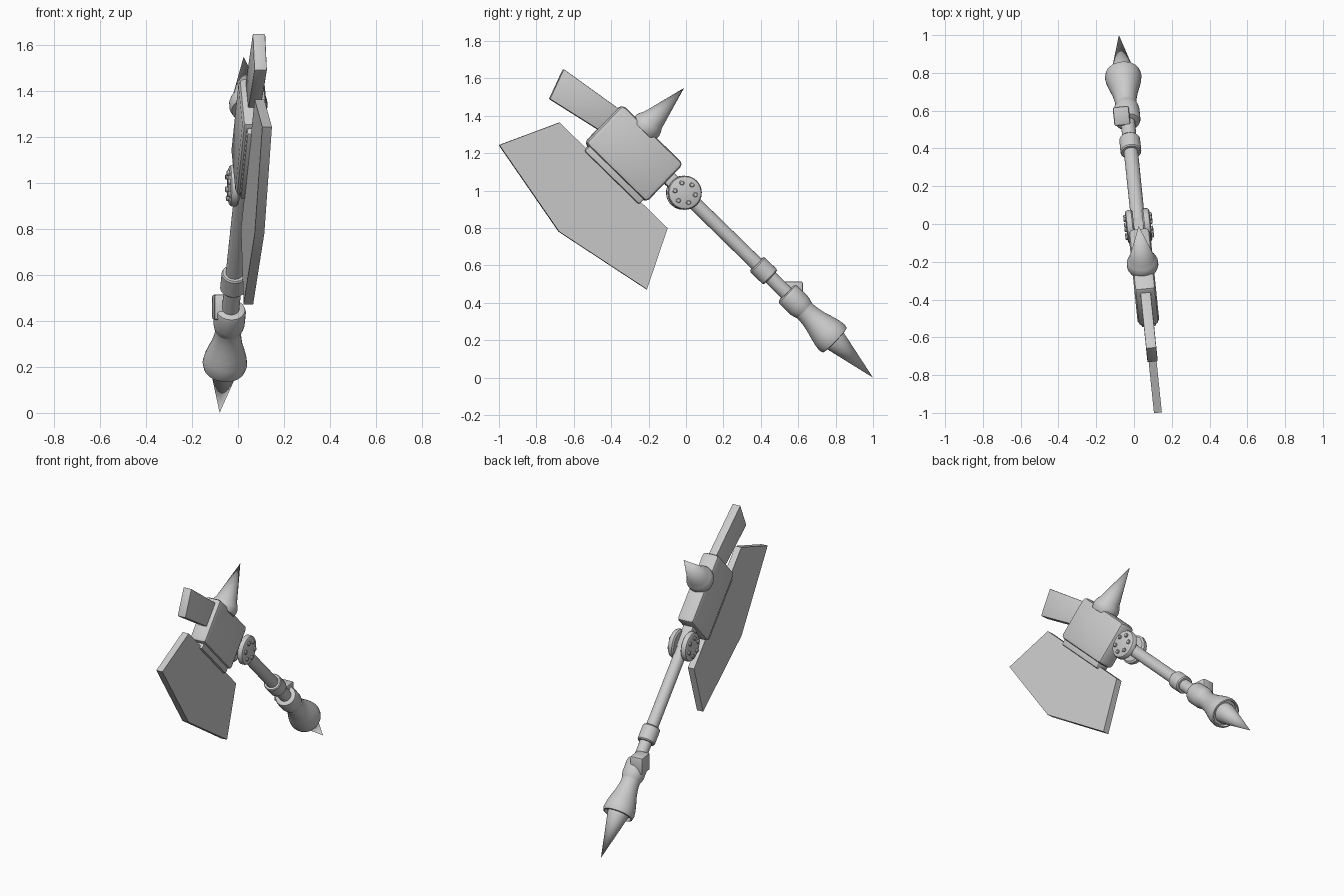
import bpy, bmesh, math
from mathutils import Matrix, Vector

old = bpy.data.objects.get("Cube")
if old:
    bpy.data.objects.remove(old, do_unlink=True)

metal = bpy.data.materials.new("grey metal")
metal.use_nodes = True
GREY = (0.6, 0.6, 0.6, 1)
metal.diffuse_color = GREY
metal.node_tree.nodes["Principled BSDF"].inputs["Base Color"].default_value = GREY

# Axe space: z runs up the handle from the tip, -y is the blade side
TILT = math.radians(45.8)
POSE = (Matrix.Translation((-0.08, 1.0, 0)) @ Matrix.Rotation(math.radians(5.9), 4, 'Z')
        @ Matrix.Rotation(TILT, 4, 'X'))


def finish(name, bm, local=Matrix(), bevel=0, segments=2):
    bmesh.ops.recalc_face_normals(bm, faces=bm.faces)
    if bevel:
        sharp = [e for e in bm.edges if e.calc_face_angle(0) > math.radians(35)]
        bmesh.ops.bevel(bm, geom=sharp, offset=bevel, segments=segments,
                        profile=0.5, affect='EDGES', clamp_overlap=True)
    bm.transform(POSE @ local)
    mesh = bpy.data.meshes.new(name)
    bm.to_mesh(mesh)
    bm.free()
    mesh.materials.append(metal)
    obj = bpy.data.objects.new(name, mesh)
    bpy.context.collection.objects.link(obj)
    bpy.ops.object.select_all(action='DESELECT')
    obj.select_set(True)
    bpy.context.view_layer.objects.active = obj
    bpy.ops.object.shade_smooth_by_angle(angle=math.radians(35))
    return obj


def plate(name, outline, thickness, bevel=0):
    """Extrude a (y, z) outline across x."""
    bm = bmesh.new()
    face = bm.faces.new([bm.verts.new((-thickness / 2, y, z)) for y, z in outline])
    ext = bmesh.ops.extrude_face_region(bm, geom=[face])
    moved = [v for v in ext["geom"] if isinstance(v, bmesh.types.BMVert)]
    bmesh.ops.translate(bm, verts=moved, vec=(thickness, 0, 0))
    return finish(name, bm, bevel=bevel)


def box(name, size, centre, bevel, turn=0):
    bm = bmesh.new()
    bmesh.ops.create_cube(bm, size=1, matrix=Matrix.Diagonal((*size, 1)))
    local = Matrix.Translation(centre) @ Matrix.Rotation(turn, 4, 'X')
    return finish(name, bm, local, bevel)


def lathe(name, profile, local=Matrix(), sides=32):
    """Spin an (r, z) profile about z."""
    bm = bmesh.new()
    verts = [bm.verts.new((r, 0, z)) for r, z in profile]
    edges = [bm.edges.new(pair) for pair in zip(verts, verts[1:])]
    bmesh.ops.spin(bm, geom=verts + edges, cent=(0, 0, 0), axis=(0, 0, 1),
                   angle=math.tau, steps=sides, use_merge=True)
    bmesh.ops.remove_doubles(bm, verts=bm.verts, dist=1e-5)
    return finish(name, bm, local)


# Handle, from the tip upwards
lathe("pommel_spike", [(0, 0), (0.06, 0.27), (0.064, 0.285), (0.064, 0.32), (0, 0.32)])
lathe("pommel", [(0, 0.305), (0.08, 0.305), (0.084, 0.285), (0.092, 0.287), (0.097, 0.31),
                 (0.092, 0.345), (0.08, 0.39), (0.068, 0.43), (0.06, 0.47), (0.057, 0.5),
                 (0.058, 0.53), (0, 0.53)])
lathe("grip_ring", [(0, 0.5), (0.052, 0.5), (0.057, 0.515), (0.064, 0.535), (0.068, 0.555),
                    (0.068, 0.63), (0.063, 0.645), (0.05, 0.65), (0, 0.65)])
lathe("handle_shaft", [(0, 0.5), (0.038, 0.5), (0.037, 1.42), (0, 1.42)])
lathe("handle_collar", [(0, 0.77), (0.05, 0.77), (0.055, 0.777), (0.055, 0.865),
                        (0.05, 0.872), (0, 0.872)])
box("grip_switch", (0.085, 0.1, 0.11), (-0.03, 0.032, 0.627), 0.01, turn=-TILT)

# Hinge between handle and head: two discs with a ring of bolts on each
HINGE = 1.418
box("hinge_neck", (0.07, 0.075, 0.17), (0, 0, 1.475), 0.01)
for side, label in ((1, "left"), (-1, "right")):
    out = (Matrix.Translation((0, 0, HINGE))
           @ Matrix.Rotation(side * math.pi / 2, 4, 'Y'))
    lathe(f"hinge_disc_{label}", [(0, 0.024), (0.08, 0.024), (0.091, 0.032), (0.091, 0.05),
                                  (0.086, 0.06), (0.076, 0.065), (0, 0.065)], out)
    for i in range(6):
        spot = Matrix.Rotation(math.tau * (i + 0.55) / 6, 4, 'Z') @ Matrix.Translation((0.056, 0, 0))
        lathe(f"hinge_bolt_{label}_{i + 1}", [(0, 0.06), (0.013, 0.06), (0.013, 0.072),
                                              (0.009, 0.076), (0, 0.076)], out @ spot, 12)

# Head
box("head_block", (0.115, 0.288, 0.458), (0, -0.038, 1.758), 0.025)
box("blade_mount", (0.08, 0.08, 0.41), (0, -0.175, 1.755), 0.01)
MID = 1.755
half = [(-0.198, 0.405), (-0.51, 0.553)]
plate("blade", [(y, MID + z) for y, z in half] + [(-0.618, MID)]
      + [(y, MID - z) for y, z in reversed(half)], 0.042)
plate("top_hammer", [(0.08, 1.96), (0.022, 2.344), (-0.145, 2.286), (-0.075, 1.96)], 0.055, 0.005)

# Rear spike points along +y
lathe("rear_spike", [(0, 0.08), (0.075, 0.08), (0.083, 0.1), (0.083, 0.125), (0.077, 0.142),
                     (0.065, 0.163), (0, 0.402)],
      Matrix.Translation((0, 0, 1.808)) @ Matrix.Rotation(-math.pi / 2, 4, 'X'))
